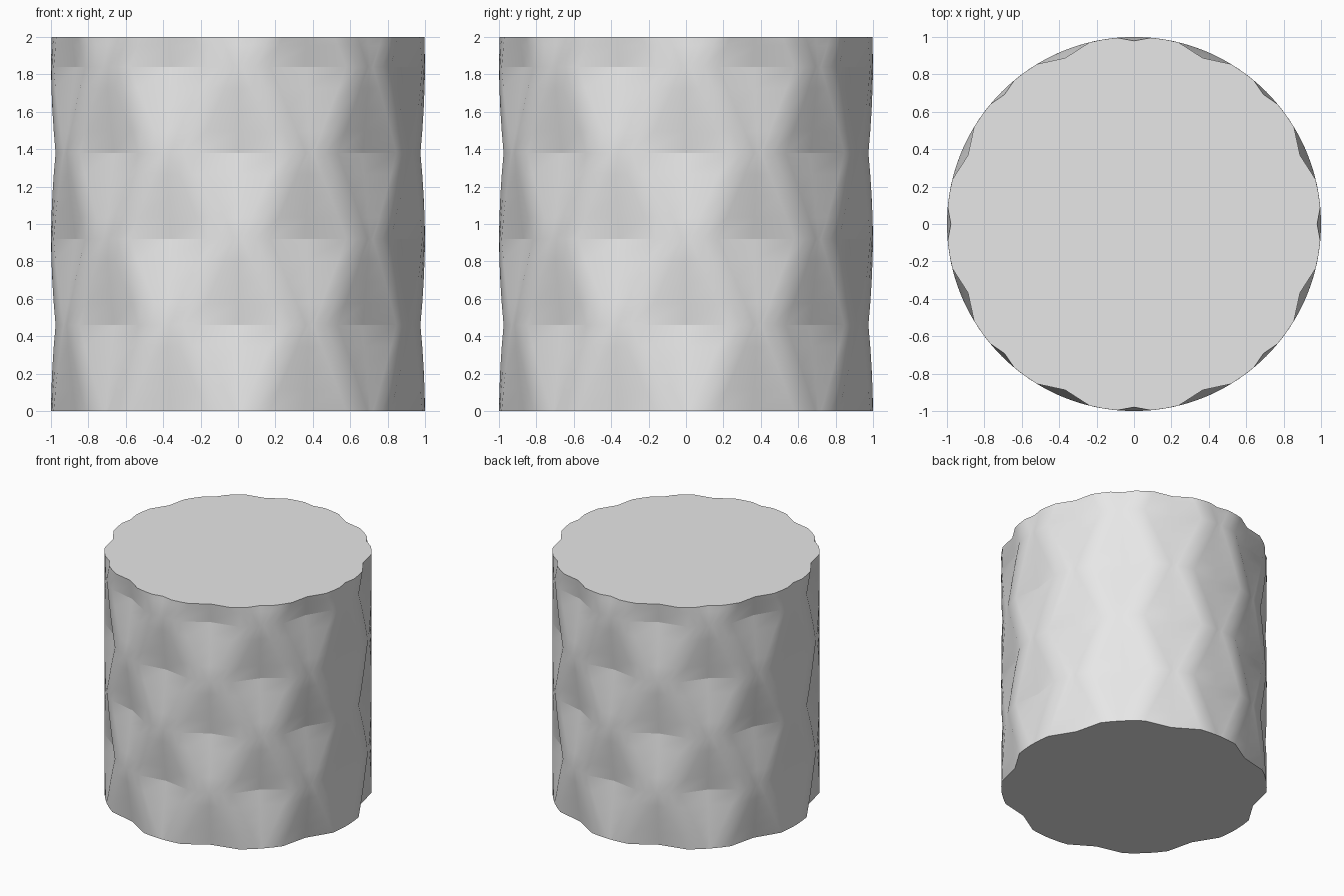
import bpy, bmesh, math

cube = bpy.data.objects.get("Cube")
if cube:
    bpy.data.objects.remove(cube, do_unlink=True)

COLUMNS = 16          # dents around the trunk, alternating in height
ROW = 0.46            # height between dent rows
STEP = ROW / 4
HEIGHT = 2.0
PITCH = 2 * math.pi / COLUMNS


def dent(column, z):
    """Strength of a column's dent at height z: 1 at its lip, 0 midway."""
    phase = (z / ROW + 1 - column % 2) % 2
    return abs(phase - 1) if phase <= 2 else 0


def half_width(column, z):
    return math.radians(1.2 + 11.6 * dent(column, z))


def ring_points(z):
    """Outline at height z: left edge, dent floor, right edge, plain bark."""
    for c in range(COLUMNS):
        a = c * PITCH
        w, w_next = half_width(c, z), half_width(c + 1, z)
        floor = 1 - 0.06 * dent(c, z)
        bark = (a + w + a + PITCH - w_next) / 2
        for angle, r in ((a - w, 1), (a, floor), (a + w, 1), (bark, 1)):
            yield r * math.cos(angle), r * math.sin(angle), z


# Trunk side: stacked outlines joined with quads
bm = bmesh.new()
levels = [i * STEP for i in range(int(HEIGHT / STEP) + 1)] + [HEIGHT]
rings = [[bm.verts.new(p) for p in ring_points(z)] for z in levels]
count = len(rings[0])
for low, high in zip(rings, rings[1:]):
    for i in range(count):
        j = (i + 1) % count
        bm.faces.new((low[i], low[j], high[j], high[i])).smooth = True

# Crisp lip across each dent where it is deepest
for z, ring in zip(levels, rings):
    for c in range(COLUMNS):
        if dent(c, z) > 0.99:
            for k in (0, 1):
                edge = bm.edges.get((ring[4 * c + k], ring[4 * c + k + 1]))
                edge.smooth = False

# Flat cut ends
for ring in (rings[0][::-1], rings[-1]):
    cap = bm.faces.new(ring)
    for edge in cap.edges:
        edge.smooth = False

mesh = bpy.data.meshes.new("trunk_section")
bm.to_mesh(mesh)
bm.free()

# Plain grey surface
grey = bpy.data.materials.new("light_grey")
grey.use_nodes = True
colour = (0.8, 0.8, 0.8, 1)
grey.diffuse_color = colour
grey.node_tree.nodes["Principled BSDF"].inputs["Base Color"].default_value = colour
mesh.materials.append(grey)

trunk = bpy.data.objects.new("trunk_section", mesh)
bpy.context.collection.objects.link(trunk)
